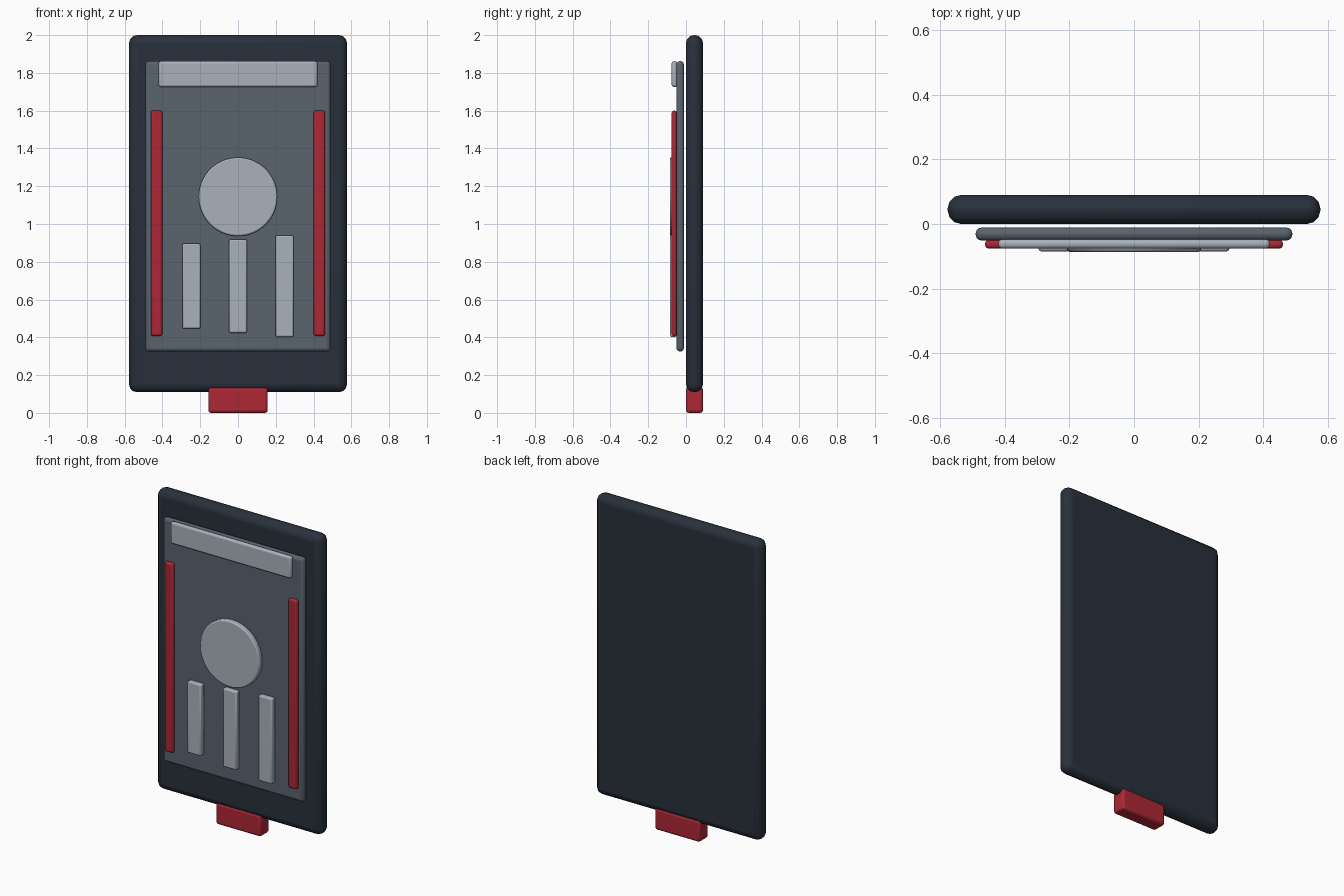
import bpy
import math

if "Cube" in bpy.data.objects:
    bpy.data.objects.remove(bpy.data.objects["Cube"])


def material(name, color):
    m = bpy.data.materials.new(name)
    m.diffuse_color = (*color, 1)
    m.use_nodes = True
    m.node_tree.nodes["Principled BSDF"].inputs["Base Color"].default_value = m.diffuse_color
    return m


DARK = material("dark_shell", (0.022, 0.03, 0.045))
SLATE = material("slate_panel", (0.10, 0.125, 0.155))
LIGHT = material("light_trim", (0.40, 0.44, 0.50))
RED = material("red_accent", (0.42, 0.02, 0.035))


def finish(ob, name, mat, bevel, segments):
    ob.name = name
    ob.data.materials.append(mat)
    mod = ob.modifiers.new("round_edges", 'BEVEL')
    mod.width = bevel
    mod.segments = segments
    mod.limit_method = 'ANGLE'
    mod.angle_limit = math.radians(40)
    bpy.ops.object.shade_smooth_by_angle(angle=math.radians(30))
    return ob


def box(name, x, y, z, mat, bevel, segments=3):
    """Rounded box from (min, max) ranges on each axis."""
    bpy.ops.mesh.primitive_cube_add(size=1, location=[sum(r) / 2 for r in (x, y, z)])
    ob = bpy.context.object
    ob.scale = [r[1] - r[0] for r in (x, y, z)]
    bpy.ops.object.transform_apply(location=False, rotation=False, scale=True)
    return finish(ob, name, mat, bevel, segments)


# Back shell and the panel floating just in front of it
box("back_shell", (-0.577, 0.577), (0.0, 0.09), (0.11, 2.0), DARK, 0.042)
box("front_panel", (-0.49, 0.49), (-0.051, -0.011), (0.325, 1.862), SLATE, 0.018)

# Header bar across the top of the panel
box("header_bar", (-0.42, 0.42), (-0.076, -0.047), (1.725, 1.862), LIGHT, 0.012)

# Red side strips
for side, s in (("left", -1), ("right", 1)):
    c = s * 0.431
    box(f"side_strip_{side}", (c - 0.03, c + 0.03), (-0.076, -0.049), (0.408, 1.6), RED, 0.011)

# Round disc
bpy.ops.mesh.primitive_cylinder_add(vertices=64, radius=0.208, depth=0.036,
                                    location=(0, -0.068, 1.144),
                                    rotation=(math.pi / 2, 0, 0))
finish(bpy.context.object, "round_disc", LIGHT, 0.008, 2)

# Three vertical bars, each a little taller than the last
for i in range(3):
    c = (i - 1) * 0.247
    half = 0.225 + i * 0.022
    box(f"vertical_bar_{i + 1}", (c - 0.048, c + 0.048), (-0.085, -0.05),
        (0.671 - half, 0.671 + half), LIGHT, 0.008, 2)

# Red tab at the bottom edge
box("bottom_tab", (-0.157, 0.157), (0.0, 0.09), (0.0, 0.136), RED, 0.015)
